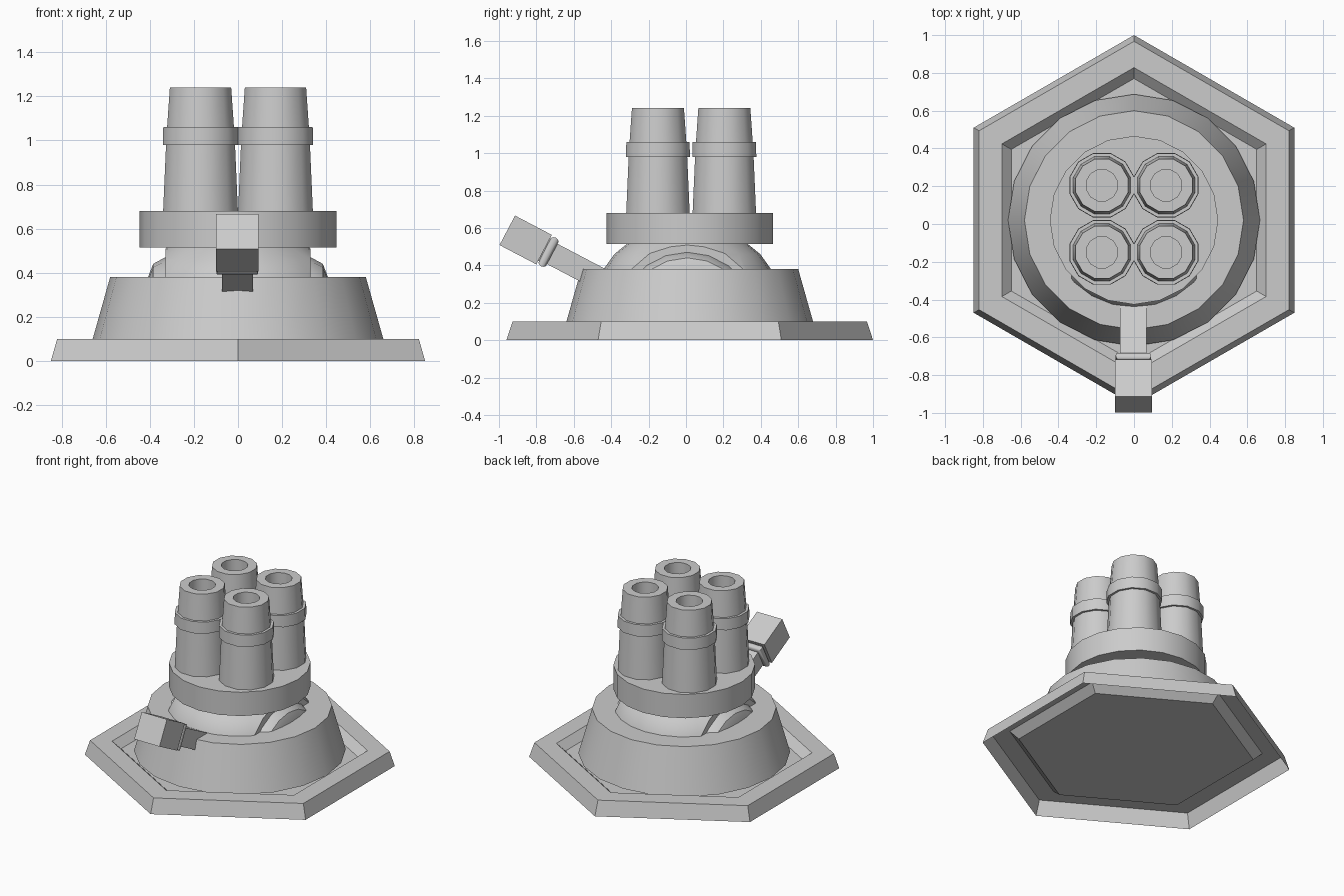
import bpy, bmesh, math
from mathutils import Matrix, Vector

if "Cube" in bpy.data.objects:
    bpy.data.objects.remove(bpy.data.objects["Cube"])

grey = bpy.data.materials.new("grey_plastic")
grey.diffuse_color = (0.6, 0.6, 0.6, 1)
grey.use_nodes = True
grey.node_tree.nodes["Principled BSDF"].inputs["Base Color"].default_value = grey.diffuse_color


def finish(bm, name, matrix=Matrix(), smooth=True):
    me = bpy.data.meshes.new(name)
    bm.to_mesh(me)
    bm.free()
    me.materials.append(grey)
    ob = bpy.data.objects.new(name, me)
    bpy.context.collection.objects.link(ob)
    ob.matrix_world = matrix
    if smooth:
        bpy.ops.object.select_all(action='DESELECT')
        ob.select_set(True)
        bpy.context.view_layer.objects.active = ob
        bpy.ops.object.shade_smooth_by_angle(angle=math.radians(35))
    return ob


def lathe(profile, sides, phase=0.0, start_cap=True, end_cap=True):
    """Revolve (radius, height) points, listed up the outside, around z."""
    bm = bmesh.new()
    rings = []
    for r, z in profile:
        rings.append([bm.verts.new((r * math.cos(phase + math.tau * i / sides),
                                    r * math.sin(phase + math.tau * i / sides), z))
                      for i in range(sides)])
    for a, b in zip(rings, rings[1:]):
        for i in range(sides):
            j = (i + 1) % sides
            bm.faces.new((a[i], a[j], b[j], b[i]))
    if start_cap:
        bm.faces.new(rings[0][::-1])
    if end_cap:
        bm.faces.new(rings[-1])
    return bm


def slice_off(bm, co, no):
    """Remove everything on the normal side of a plane and close the cut."""
    cut = bmesh.ops.bisect_plane(bm, geom=bm.verts[:] + bm.edges[:] + bm.faces[:],
                                 plane_co=co, plane_no=no, clear_outer=True)
    bmesh.ops.edgenet_fill(bm, edges=[e for e in cut['geom_cut']
                                      if isinstance(e, bmesh.types.BMEdge)])
    bmesh.ops.recalc_face_normals(bm, faces=bm.faces[:])


def at(x, y, z):
    return Matrix.Translation((x, y, z))


CY = 0.02  # centre line of the base

# Hexagonal base plate: open underneath, with a sunken floor
finish(lathe([(0.98, 0), (0.947, 0.1), (0.808, 0.1), (0.75, 0.05)], 6,
             math.pi / 2, start_cap=False), "base_plate", at(0, CY, 0), False)

# Tapered pedestal
finish(lathe([(0.667, 0.072), (0.58, 0.38)], 20, math.pi / 2), "pedestal", at(0, CY, 0))

# Swivel dome, sliced flat on both sides
dome = lathe([(0.455, 0.34), (0.447, 0.38), (0.39, 0.46), (0.31, 0.525)], 24)
for s in (-1, 1):
    slice_off(dome, (s * 0.33, 0, 0), (s, 0, 0))
finish(dome, "swivel_dome", at(0, 0.007, 0))

# Rounded side pivots, mostly sunk in the pedestal
for side, s in (("right", 1), ("left", -1)):
    pivot = lathe([(0.37, 0.30), (0.37, 0.33), (0.34, 0.385), (0.28, 0.408)], 20)
    pivot.transform(at(0, 0.007, 0.1) @ Matrix.Rotation(s * math.pi / 2, 4, 'Y'))
    slice_off(pivot, (0, 0, 0.34), (0, 0, -1))
    finish(pivot, side + "_pivot")

# Turntable that carries the barrels
finish(lathe([(0.446, 0.515), (0.446, 0.68)], 20, math.pi / 2), "turntable", at(0, CY, 0))

# Four tapered barrels with a collar and a bore
barrel = [(0.176, 0.67), (0.162, 0.98), (0.177, 0.98), (0.175, 1.06), (0.157, 1.06),
          (0.144, 1.24), (0.085, 1.24), (0.085, 0.95)]
for row, y in (("front", -0.15), ("back", 0.205)):
    for side, x in (("left", -0.17), ("right", 0.17)):
        finish(lathe(barrel, 12, math.pi / 12), f"{row}_{side}_barrel", at(x, y, 0))

# Control arm: local z runs outward and up along the arm
out = Vector((0, -0.885, 0.465)).normalized()
wide = Vector((1, 0, 0))
frame = Matrix((wide, out.cross(wide), out)).transposed().to_4x4()
arm_frame = at(-0.003, -0.759, 0.484) @ frame


def square_part(name, profile, width, height, smooth=False):
    bm = lathe([(r * math.sqrt(2), z) for r, z in profile], 4, math.pi / 4)
    bmesh.ops.scale(bm, vec=(width, height, 1), verts=bm.verts[:])
    finish(bm, name, arm_frame, smooth)


square_part("arm", [(1, -0.42), (1, 0.01)], 0.07, 0.061)
# Rounded collar between the arm and its head
bulge = [(0.78 + 0.22 * math.sin(math.pi * i / 6), -0.027 - 0.023 * math.cos(math.pi * i / 6))
         for i in range(7)]
square_part("arm_collar", bulge + [(0.78, 0.01)], 0.094, 0.086, True)
square_part("arm_head", [(1, 0), (1, 0.222)], 0.097, 0.089)
